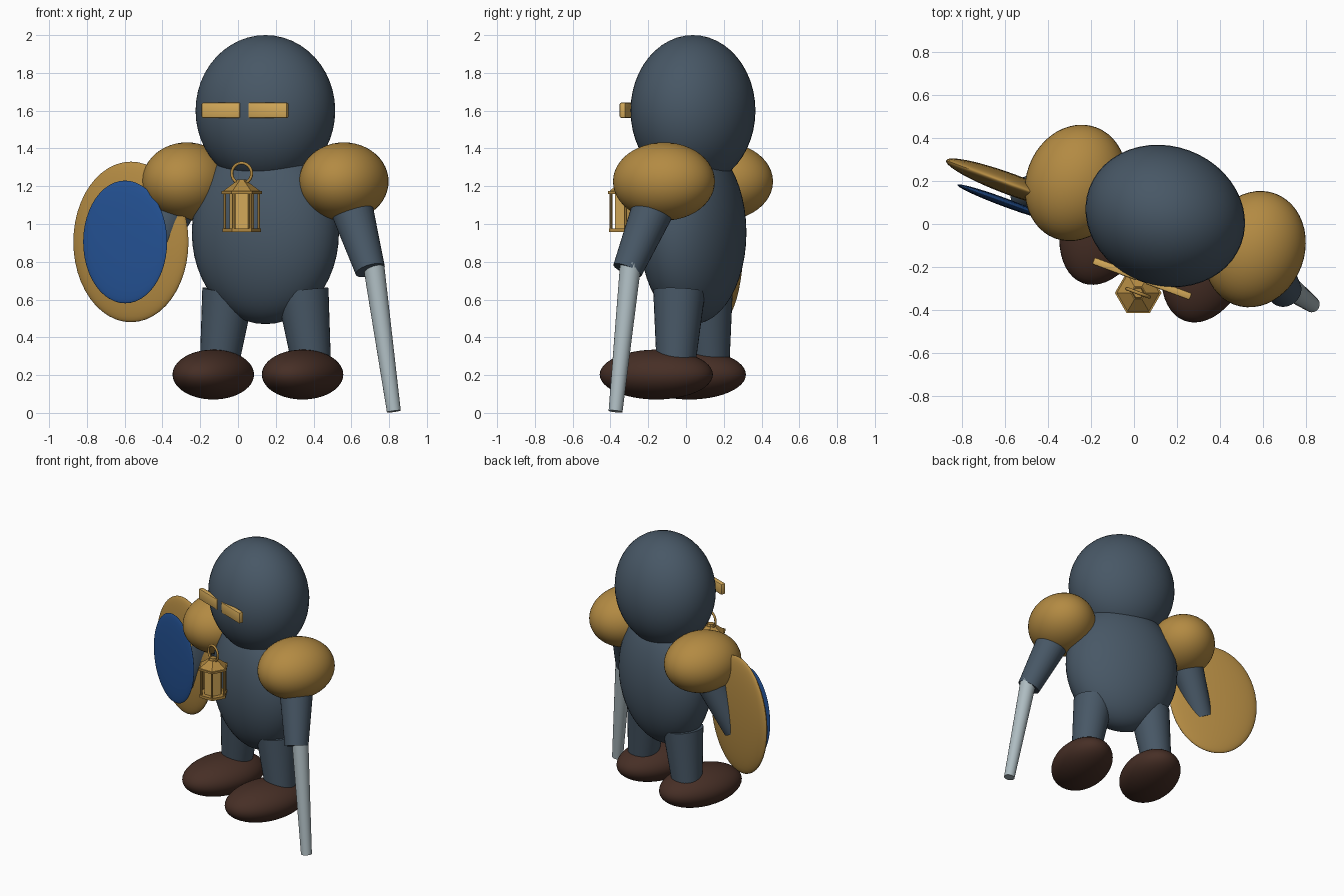
import bpy, bmesh, math
from mathutils import Matrix, Vector

if "Cube" in bpy.data.objects:
    bpy.data.objects.remove(bpy.data.objects["Cube"])

# The figure is built facing -y, then turned and shifted as a whole
PLACE = Matrix.Translation((0.145, 0.037, 0)) @ Matrix.Rotation(math.radians(-20.3), 4, 'Z')


def material(name, rgb):
    m = bpy.data.materials.new(name)
    m.diffuse_color = (*rgb, 1)
    m.use_nodes = True
    m.node_tree.nodes["Principled BSDF"].inputs["Base Color"].default_value = m.diffuse_color
    return m


SLATE = material("slate", (0.064, 0.096, 0.132))
GOLD = material("old_gold", (0.45, 0.255, 0.055))
PALE = material("pale_gold", (0.66, 0.40, 0.10))
BROWN = material("dark_brown", (0.062, 0.028, 0.019))
BLUE = material("royal_blue", (0.017, 0.082, 0.29))
STEEL = material("steel", (0.42, 0.50, 0.53))


def finish(name, bm, mat, matrix=Matrix(), smooth=True):
    me = bpy.data.meshes.new(name)
    bm.transform(PLACE @ matrix)
    bmesh.ops.recalc_face_normals(bm, faces=bm.faces)
    bm.to_mesh(me)
    bm.free()
    me.materials.append(mat)
    ob = bpy.data.objects.new(name, me)
    bpy.context.collection.objects.link(ob)
    if smooth:
        bpy.ops.object.select_all(action='DESELECT')
        ob.select_set(True)
        bpy.context.view_layer.objects.active = ob
        bpy.ops.object.shade_smooth_by_angle(angle=math.radians(35))
    return ob


def ellipsoid(name, center, radii, mat):
    bm = bmesh.new()
    bmesh.ops.create_uvsphere(bm, u_segments=48, v_segments=24, radius=1)
    return finish(name, bm, mat, Matrix.Translation(center) @ Matrix.Diagonal((*radii, 1)))


def limb(name, start, end, r1, r2, mat, sides=32):
    a, b = Vector(start), Vector(end)
    bm = bmesh.new()
    bmesh.ops.create_cone(bm, cap_ends=True, segments=sides, radius1=r1, radius2=r2,
                          depth=(b - a).length)
    rot = (b - a).to_track_quat('Z', 'Y').to_matrix().to_4x4()
    return finish(name, bm, mat, Matrix.Translation((a + b) / 2) @ rot, sides > 8)


def box(name, center, size, mat, bevel):
    bm = bmesh.new()
    bmesh.ops.create_cube(bm, size=1)
    bm.transform(Matrix.Diagonal((*size, 1)))
    bmesh.ops.bevel(bm, geom=bm.edges[:], offset=bevel, segments=2, affect='EDGES', profile=0.5)
    return finish(name, bm, mat, Matrix.Translation(center))


# Head and body
ellipsoid("head", (0, 0, 1.6), (0.376, 0.324, 0.4), SLATE)
ellipsoid("body", (0, 0, 0.955), (0.404, 0.262, 0.485), SLATE)

# Paired parts
for s, side in ((-1, "left"), (1, "right")):
    ellipsoid(side + "_shoulder", (s * 0.443, 0, 1.225), (0.231, 0.275, 0.207), GOLD)
    limb(side + "_arm", (s * 0.443, 0, 1.22), (s * 0.641, -0.133, 0.755), 0.127, 0.08, SLATE)
    limb(side + "_leg", (s * 0.21, 0, 0.645), (s * 0.268, 0, 0.2), 0.138, 0.098, SLATE)
    ellipsoid(side + "_foot", (s * 0.252, -0.114, 0.203), (0.199, 0.311, 0.132), BROWN)
    box(side + "_visor_bar", (s * 0.132, -0.31, 1.602), (0.218, 0.034, 0.08), PALE, 0.007)

# Sword blade held point down
to_local = PLACE.inverted()
limb("blade", to_local @ Vector((0.717, -0.293, 0.79)), to_local @ Vector((0.825, -0.373, 0.008)),
     0.056, 0.037, STEEL)

# Shield with a raised blue centre
hub = to_local @ Vector((-0.567, 0.182, 0.905))
ellipsoid("shield", hub, (0.325, 0.05, 0.425), GOLD)
ellipsoid("shield_centre", hub + Vector((0, -0.088, 0)), (0.237, 0.02, 0.325), BLUE)

# Hexagonal chest lantern
LX, LY = 0.006, -0.378
TURN = math.radians(20.3)


def prism(name, z1, z2, r1, r2, mat):
    bm = bmesh.new()
    bmesh.ops.create_cone(bm, cap_ends=True, segments=6, radius1=r1, radius2=r2, depth=z2 - z1)
    # put the corners on the sideways axis
    first = max(bm.verts, key=lambda v: v.co.x)
    spin = TURN - math.atan2(first.co.y, first.co.x)
    return finish(name, bm, mat, Matrix.Translation((LX, LY, (z1 + z2) / 2))
                  @ Matrix.Rotation(spin, 4, 'Z'), False)


prism("lantern_base", 0.957, 0.976, 0.102, 0.102, GOLD)
prism("lantern_glass", 0.974, 1.17, 0.065, 0.065, PALE)
prism("lantern_rim", 1.16, 1.174, 0.108, 0.108, GOLD)
prism("lantern_roof", 1.173, 1.222, 0.1, 0.035, GOLD)
prism("lantern_cap", 1.22, 1.236, 0.03, 0.024, GOLD)
for i in range(6):
    a = TURN + i * math.pi / 3
    x, y = LX + 0.09 * math.cos(a), LY + 0.09 * math.sin(a)
    limb("lantern_post", (x, y, 0.972), (x, y, 1.164), 0.008, 0.008, GOLD, 8)

# Carrying loop, swept along an open arc
curve = bpy.data.curves.new("lantern_loop", 'CURVE')
curve.dimensions = '3D'
curve.bevel_depth = 0.008
curve.bevel_resolution = 3
spline = curve.splines.new('POLY')
spline.points.add(20)
for i, p in enumerate(spline.points):
    a = math.radians(-60 + 300 * i / 20)
    p.co = (LX + 0.056 * math.cos(a), LY, 1.268 + 0.055 * math.sin(a), 1)
curve.materials.append(GOLD)
loop = bpy.data.objects.new("lantern_loop", curve)
loop.matrix_world = PLACE
bpy.context.collection.objects.link(loop)
